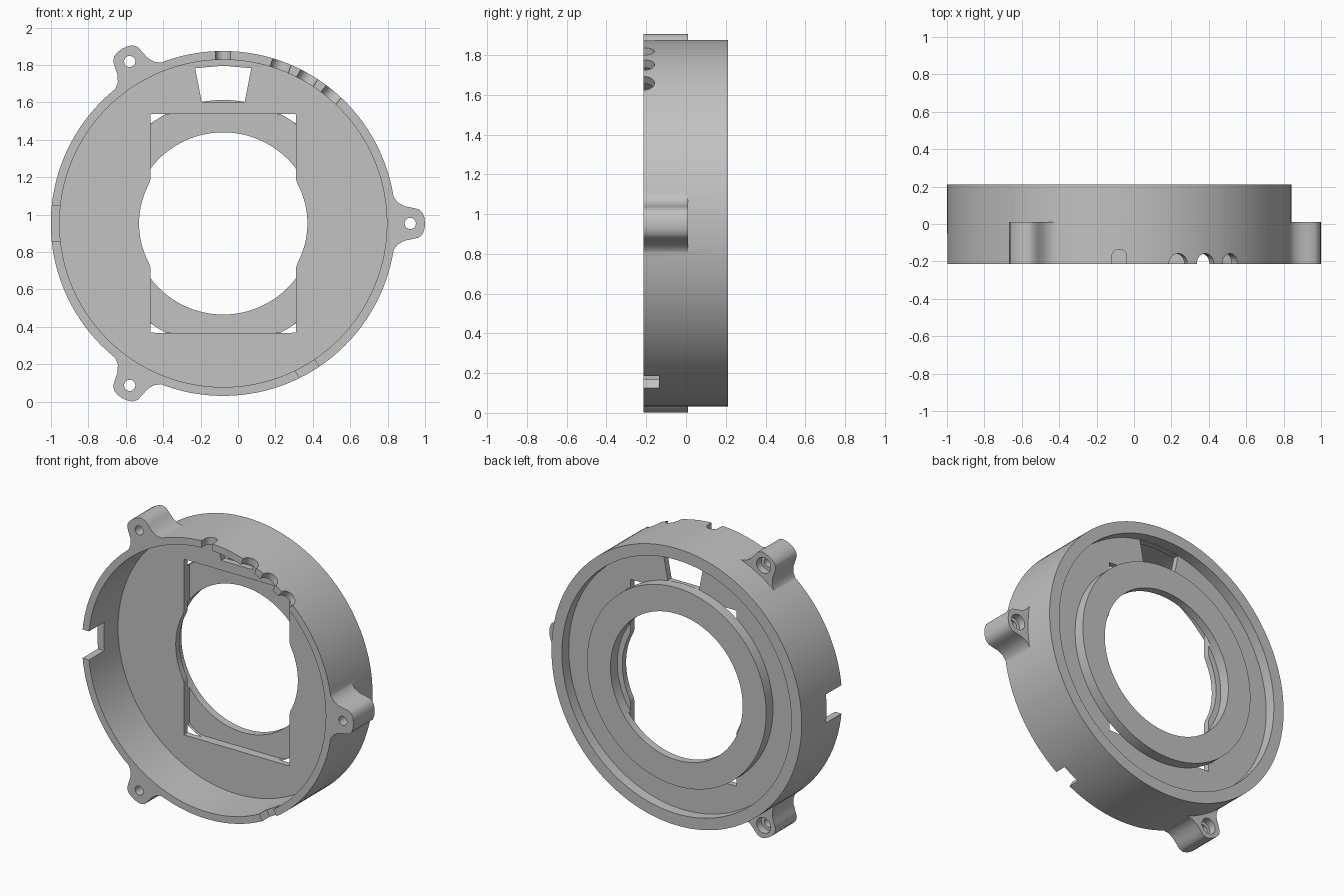
import bpy, bmesh
from math import sin, cos, pi, radians
from mathutils import Vector

if "Cube" in bpy.data.objects:
    bpy.data.objects.remove(bpy.data.objects["Cube"])

CENTRE = Vector((-0.079, 0, 0.953))
FRONT, BACK = -0.213, 0.212
X, Y, Z = Vector((1, 0, 0)), Vector((0, 1, 0)), Vector((0, 0, 1))

grey = bpy.data.materials.new("plain_grey")
grey.use_nodes = True
COLOUR = (0.54, 0.54, 0.54, 1)
grey.diffuse_color = COLOUR
grey.node_tree.nodes["Principled BSDF"].inputs["Base Color"].default_value = COLOUR


def finish(name, bm):
    bmesh.ops.recalc_face_normals(bm, faces=bm.faces)
    mesh = bpy.data.meshes.new(name)
    bm.to_mesh(mesh)
    bm.free()
    mesh.materials.append(grey)
    obj = bpy.data.objects.new(name, mesh)
    bpy.context.collection.objects.link(obj)
    return obj


def lathe(name, profile, steps=128):
    """Sweep (radius, y) points about the y axis; profile depends on the angle."""
    bm = bmesh.new()
    rings = []
    for i in range(steps):
        a = 2 * pi * i / steps
        d = X * cos(a) + Z * sin(a)
        rings.append([bm.verts.new(CENTRE + d * r + Y * y) for r, y in profile(a)])
    n = len(rings[0])
    for i in range(steps):
        p, q = rings[i], rings[(i + 1) % steps]
        for j in range(n):
            k = (j + 1) % n
            bm.faces.new((p[j], p[k], q[k], q[j]))
    return finish(name, bm)


def prism(name, points, u, v, w, start, end):
    """Extrude a flat outline in the u, v plane along w."""
    bm = bmesh.new()
    face = bm.faces.new([bm.verts.new(CENTRE + u * a + v * b + w * start) for a, b in points])
    new = bmesh.ops.extrude_face_region(bm, geom=[face])["geom"]
    bmesh.ops.translate(bm, vec=w * (end - start),
                        verts=[g for g in new if isinstance(g, bmesh.types.BMVert)])
    return finish(name, bm)


def axes(degrees):
    a = radians(degrees)
    return X * cos(a) + Z * sin(a), Z * cos(a) - X * sin(a)


def circle(cx, r, n=32):
    return [(cx + r * cos(2 * pi * i / n), r * sin(2 * pi * i / n)) for i in range(n)]


def arch(half, base, n=16):
    """Notch outline with straight sides up to base and a round end."""
    curve = [(half * cos(pi * i / n), base + half * sin(pi * i / n)) for i in range(n + 1)]
    return [(-half, -0.3), (half, -0.3)] + curve


def slot(half, end):
    return [(-half, -0.3), (half, -0.3), (half, end), (-half, end)]


def combine(target, tool, operation):
    mod = target.modifiers.new("combine", 'BOOLEAN')
    mod.operation, mod.solver, mod.object = operation, 'EXACT', tool
    bpy.context.view_layer.objects.active = target
    bpy.ops.object.modifier_apply(modifier=mod.name)
    bpy.data.objects.remove(tool)


def rectangle(a):
    """Distance from the centre to the edge of the rectangular opening."""
    return min(0.39 / max(abs(cos(a)), 1e-6), 0.585 / max(abs(sin(a)), 1e-6))


def housing_profile(a):
    opening = max(0.45, rectangle(a))
    return [(0.922, FRONT), (0.922, BACK), (0.845, BACK), (0.845, 0.14),
            (opening, 0.14), (opening, 0.10), (0.875, 0.10), (0.875, FRONT)]


def ring_profile(a):
    seat = min(0.659, max(0.487, rectangle(a)))
    return [(0.66, 0.14), (0.66, BACK), (0.487, BACK), (0.487, 0.16), (seat, 0.159), (seat, 0.14)]


# Round housing with a thin web, and the raised ring standing on the web's back
housing = lathe("ring_housing", housing_profile)
back_ring = lathe("back_ring", ring_profile)

# Tapered window in the web
window = [(-0.115, 0.65), (0.115, 0.65), (0.15, 0.83), (0, 0.843), (-0.15, 0.83)]
combine(housing, prism("window_cutter", window, X, Z, Y, 0, 0.3), 'DIFFERENCE')

# Three flared mounting lugs with counterbored holes
half_lug = [(0.89, 0.17), (0.903, 0.165), (0.913, 0.138), (0.935, 0.111), (0.97, 0.092),
            (1.01, 0.084), (1.045, 0.076), (1.066, 0.058), (1.076, 0.03)]
outline = half_lug + [(1.079, 0)] + [(r, -t) for r, t in reversed(half_lug)]
for angle in (0, 120, 240):
    out, side = axes(angle)
    combine(housing, prism("lug", outline, out, side, Y, FRONT, 0.01), 'UNION')
    combine(housing, prism("bolt_cutter", circle(1, 0.03), out, side, Y, -0.3, 0.1), 'DIFFERENCE')
    combine(housing, prism("bore_cutter", circle(1, 0.052), out, side, Y, -0.04, 0.1), 'DIFFERENCE')

# Notches in the front rim: round ones, then square ones
notches = [(90, arch(0.04, -0.175))]
notches += [(angle, arch(0.052, -0.21)) for angle in (70, 60, 50)]
notches += [(180, slot(0.095, -0.05)), (-60, slot(0.06, -0.135))]
for angle, shape in notches:
    out, side = axes(angle)
    combine(housing, prism("notch_cutter", shape, side, Y, out, 0.8, 1.0), 'DIFFERENCE')

# Smooth round walls, crisp edges
bpy.ops.object.select_all(action='DESELECT')
for part in (housing, back_ring):
    part.select_set(True)
bpy.context.view_layer.objects.active = housing
bpy.ops.object.shade_smooth_by_angle(angle=radians(30))
